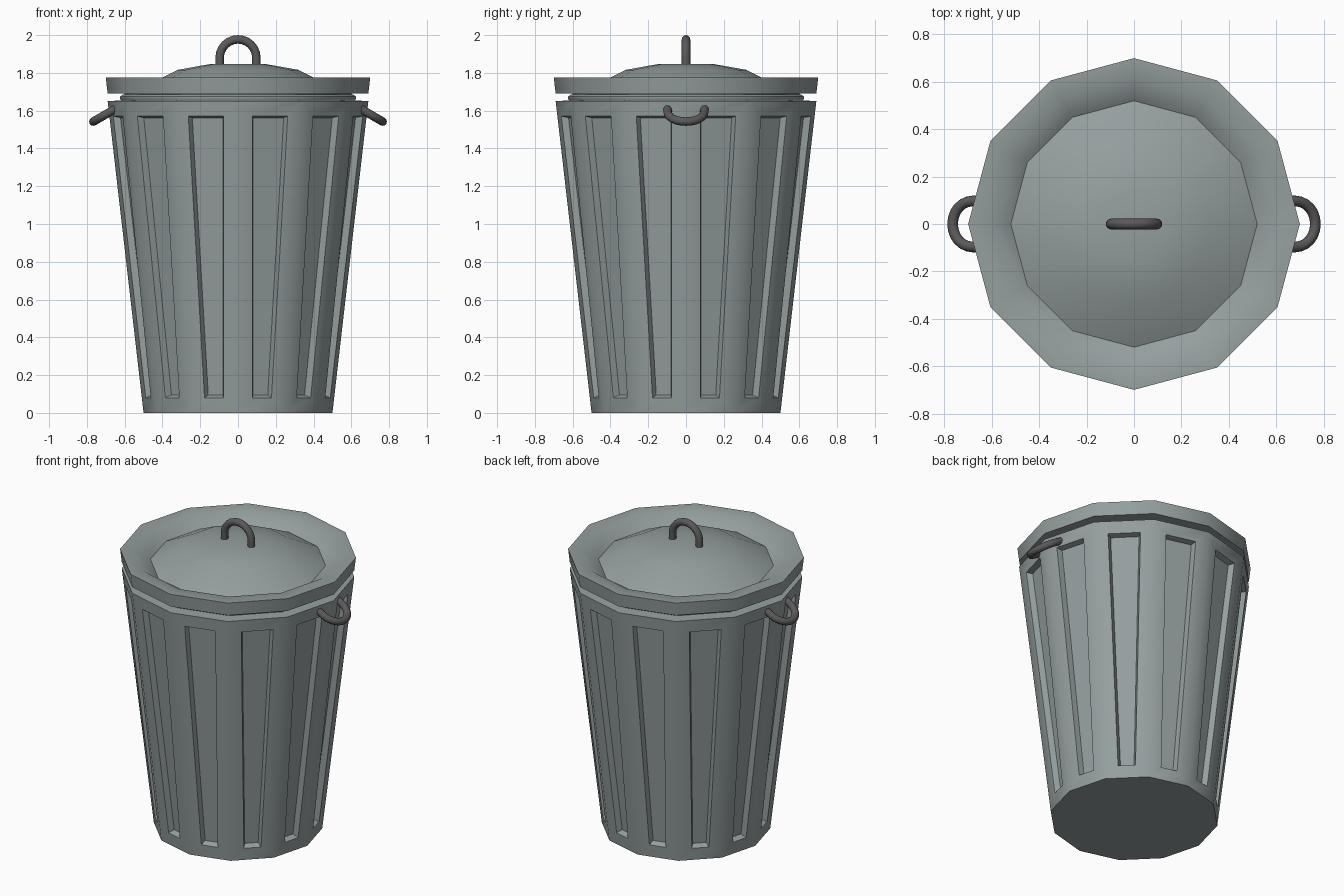
import bpy, bmesh, math
from mathutils import Vector

if "Cube" in bpy.data.objects:
    bpy.data.objects.remove(bpy.data.objects["Cube"])

SIDES = 12

def material(name, rgb):
    m = bpy.data.materials.new(name)
    m.diffuse_color = (*rgb, 1)
    m.use_nodes = True
    m.node_tree.nodes["Principled BSDF"].inputs["Base Color"].default_value = m.diffuse_color
    return m

metal = material("grey_metal", (0.30, 0.345, 0.345))
dark = material("dark_handle_metal", (0.105, 0.10, 0.10))

def finish(name, bm, mat, angle):
    me = bpy.data.meshes.new(name)
    bm.to_mesh(me)
    bm.free()
    ob = bpy.data.objects.new(name, me)
    bpy.context.collection.objects.link(ob)
    me.materials.append(mat)
    bpy.ops.object.select_all(action='DESELECT')
    ob.select_set(True)
    bpy.context.view_layer.objects.active = ob
    bpy.ops.object.shade_smooth_by_angle(angle=math.radians(angle))
    return ob

def lathe(profile):
    """Twelve-sided closed solid from (radius, z) points listed bottom to top."""
    bm = bmesh.new()
    rings = [[bm.verts.new((r * math.cos(a), r * math.sin(a), z))
              for a in (math.tau * i / SIDES for i in range(SIDES))]
             for r, z in profile]
    bands = []
    for lo, hi in zip(rings, rings[1:]):
        bands.append([bm.faces.new((lo[i], lo[(i + 1) % SIDES], hi[(i + 1) % SIDES], hi[i]))
                      for i in range(SIDES)])
    bm.faces.new(rings[0][::-1])
    bm.faces.new(rings[-1])
    bm.normal_update()
    return bm, bands

# Tapered body with a recessed panel in every side, shoulder and neck under the lid
bm, bands = lathe([(0.50, 0.0), (0.69, 1.65), (0.62, 1.655), (0.625, 1.665),
                   (0.625, 1.675), (0.61, 1.685)])
panels = bands[0]
bmesh.ops.inset_individual(bm, faces=panels, thickness=0.08, use_even_offset=True)
bmesh.ops.inset_individual(bm, faces=panels, thickness=0.012, depth=-0.035,
                           use_even_offset=True)
finish("can_body", bm, metal, 35)

# Lid: outer rim, trough and shallow dome
bm, _ = lathe([(0.60, 1.66), (0.60, 1.69), (0.69, 1.69), (0.70, 1.775), (0.61, 1.775),
               (0.52, 1.715), (0.32, 1.816), (0.14, 1.848)])
finish("lid", bm, metal, 35)

def handle(name, base, out, side):
    """Bent round bar: two legs joined by a half circle."""
    base, out, side = Vector(base), Vector(out).normalized(), Vector(side)
    r, tube, leg, n, k = 0.097, 0.0225, 0.0425, 12, 12
    path = [(base - side * r - out * 0.03, out)]
    for i in range(n + 1):
        t = math.pi * i / n
        path.append((base + out * (leg + r * math.sin(t)) - side * r * math.cos(t),
                     out * math.cos(t) + side * math.sin(t)))
    path.append((base + side * r - out * 0.03, -out))
    flat = out.cross(side)
    bm = bmesh.new()
    rings = []
    for p, tan in path:
        u = tan.cross(flat)
        rings.append([bm.verts.new(p + tube * (u * math.cos(a) + flat * math.sin(a)))
                      for a in (math.tau * j / k for j in range(k))])
    for a, b in zip(rings, rings[1:]):
        for j in range(k):
            bm.faces.new((a[j], a[(j + 1) % k], b[(j + 1) % k], b[j]))
    bm.faces.new(rings[0][::-1])
    bm.faces.new(rings[-1])
    bmesh.ops.recalc_face_normals(bm, faces=bm.faces[:])
    finish(name, bm, dark, 50)

# Lid handle and the two drooping side handles
handle("lid_handle", (0, 0, 1.838), (0, 0, 1), (1, 0, 0))
for name, s in (("right_handle", 1), ("left_handle", -1)):
    handle(name, (s * 0.645, 0, 1.612), (s * 0.866, 0, -0.5), (0, 1, 0))
